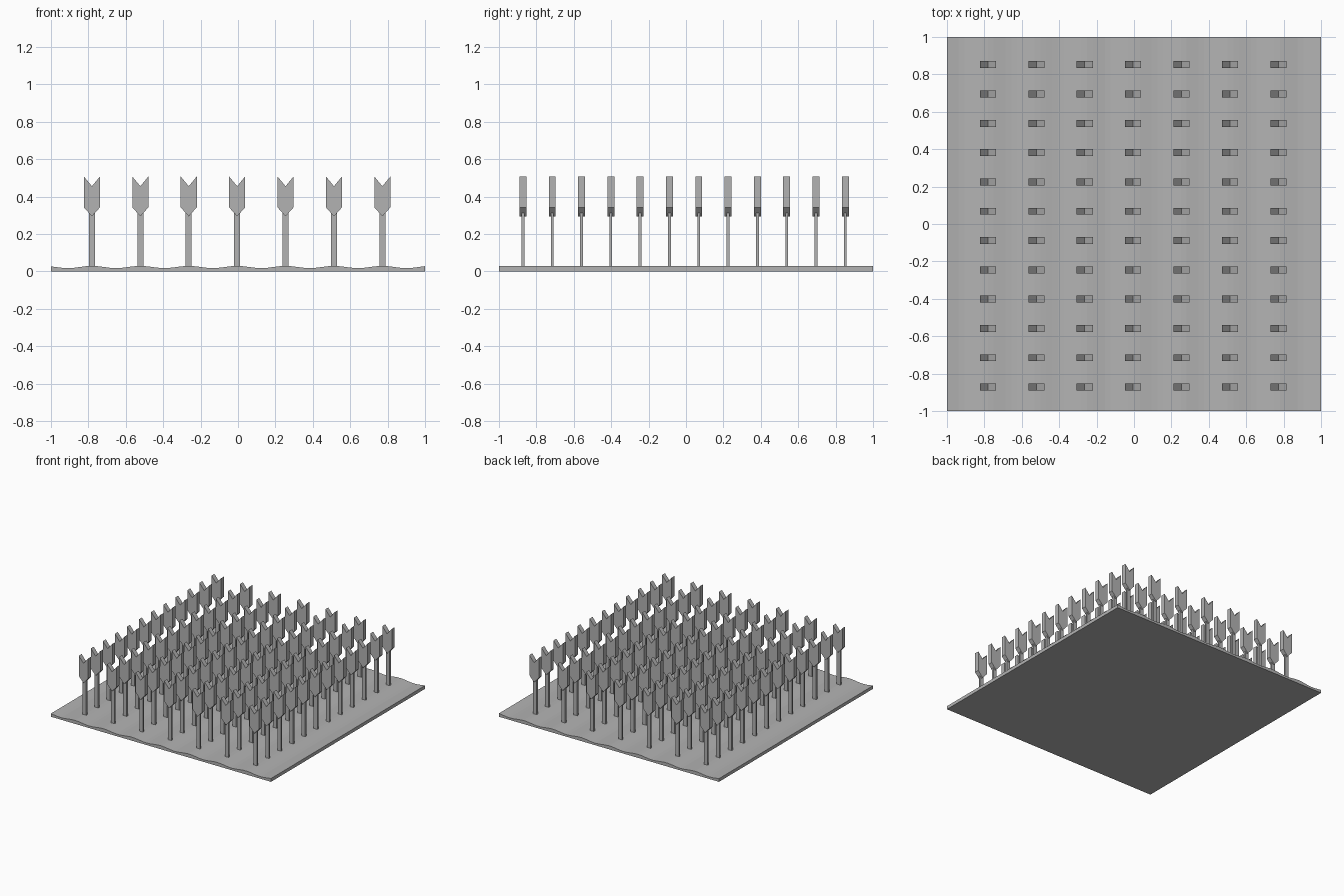
import bpy
import bmesh
import math

cube = bpy.data.objects.get("Cube")
if cube:
    bpy.data.objects.remove(cube)

GREY = (0.45, 0.45, 0.45, 1)
grey = bpy.data.materials.new("plain grey")
grey.use_nodes = True
grey.diffuse_color = GREY
grey.node_tree.nodes["Principled BSDF"].inputs["Base Color"].default_value = GREY

COLUMNS, ROWS = 7, 12
X0, DX = -0.781, 0.2588
Y0, DY = -0.872, 0.1567


def extrude_profile(name, profile, depth):
    """Extrude an x-z outline along y, centred on y = 0."""
    bm = bmesh.new()
    face = bm.faces.new([bm.verts.new((x, -depth / 2, z)) for x, z in profile])
    new = bmesh.ops.extrude_face_region(bm, geom=[face])["geom"]
    verts = [v for v in new if isinstance(v, bmesh.types.BMVert)]
    bmesh.ops.translate(bm, verts=verts, vec=(0, depth, 0))
    bmesh.ops.recalc_face_normals(bm, faces=bm.faces)
    mesh = bpy.data.meshes.new(name)
    bm.to_mesh(mesh)
    bm.free()
    mesh.materials.append(grey)
    obj = bpy.data.objects.new(name, mesh)
    bpy.context.collection.objects.link(obj)
    return obj


def spread(obj):
    """Repeat a part over the whole grid."""
    obj.location = (X0, Y0, 0)
    for name, count, step in (("columns", COLUMNS, (DX, 0, 0)), ("rows", ROWS, (0, DY, 0))):
        array = obj.modifiers.new(name, "ARRAY")
        array.count = count
        array.use_relative_offset = False
        array.use_constant_offset = True
        array.constant_offset_displace = step


# Ground slab with ridges running under each column of posts
steps = 64
ridge = []
for i in range(steps + 1):
    x = 1 - 2 * i / steps
    ridge.append((x, 0.023 + 0.006 * math.cos(math.tau * (x - X0) / DX)))
extrude_profile("ground_slab", [(-1, 0), (1, 0)] + ridge, 2)

# Thin flat posts
spread(extrude_profile("post", [(-0.016, 0.015), (0.016, 0.015), (0.016, 0.312), (-0.016, 0.312)], 0.015))

# Notched heads with a pointed base
half = [(0.043, 0.342), (0.043, 0.507)]
mirrored = [(-x, z) for x, z in reversed(half)]
spread(extrude_profile("notched_head", [(0, 0.294)] + half + [(0, 0.455)] + mirrored, 0.037))
